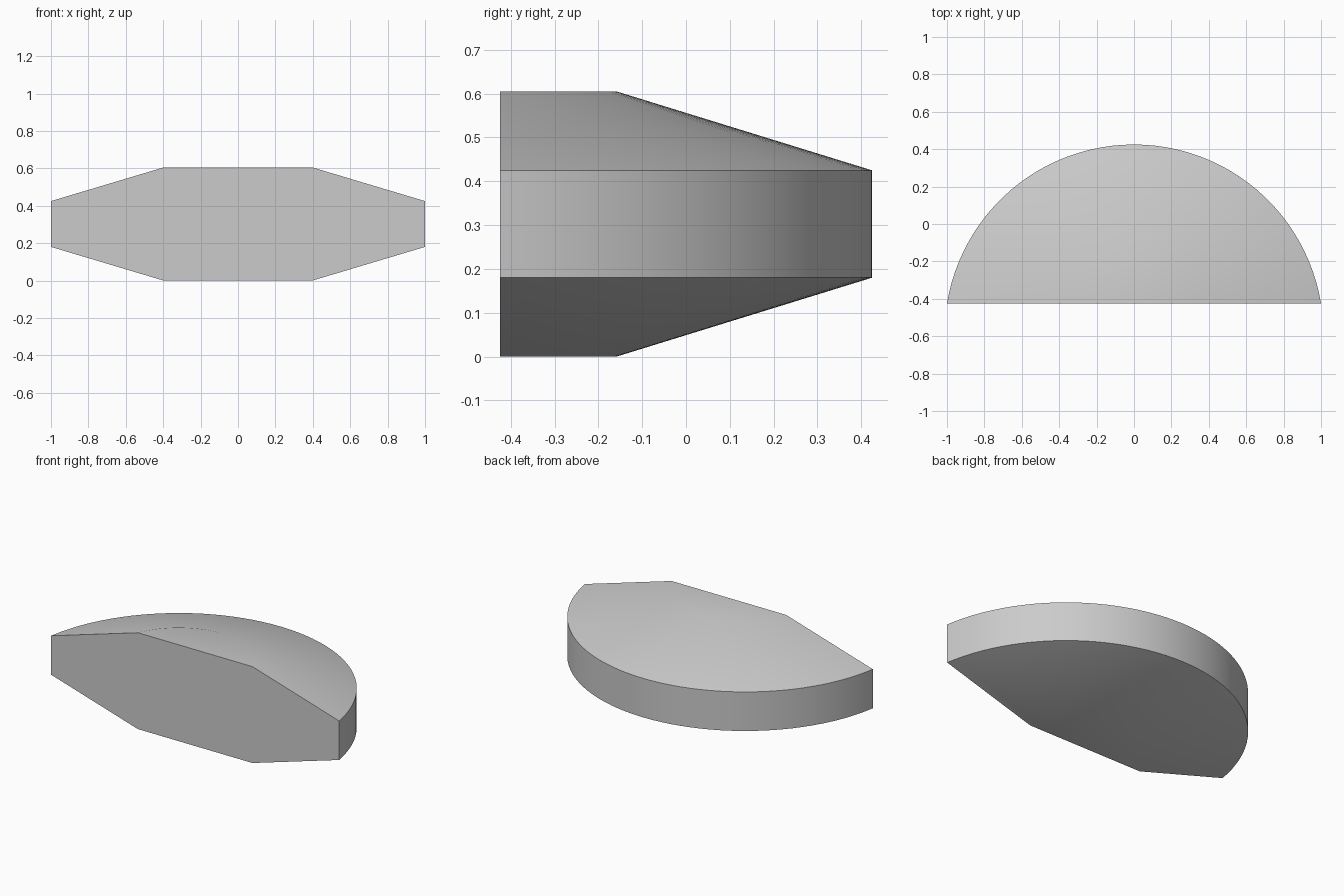
import bpy
import bmesh
from math import asin, cos, sin, pi, radians

cube = bpy.data.objects.get("Cube")
if cube:
    bpy.data.objects.remove(cube, do_unlink=True)

SEGMENTS = 48
CENTRE_Y = -0.588     # centre of the arcs, just in front of the flat face
FRONT_Y = -0.425      # flat front face
RINGS = [(0.43, 0), (1.013, 0.18), (1.013, 0.425), (0.43, 0.605)]  # radius, height

grey = bpy.data.materials.new("light grey")
grey.use_nodes = True
colour = (0.6, 0.6, 0.6, 1)
grey.diffuse_color = colour
grey.node_tree.nodes["Principled BSDF"].inputs["Base Color"].default_value = colour

bm = bmesh.new()


def arc(radius, z):
    """Arc of vertices that starts and ends on the flat front face."""
    start = asin((FRONT_Y - CENTRE_Y) / radius)
    angles = [start + (pi - 2 * start) * i / SEGMENTS for i in range(SEGMENTS + 1)]
    return [bm.verts.new((radius * cos(a), CENTRE_Y + radius * sin(a), z)) for a in angles]


# Sloped and upright bands around the back
arcs = [arc(r, z) for r, z in RINGS]
for low, high in zip(arcs, arcs[1:]):
    for i in range(SEGMENTS):
        bm.faces.new((low[i], low[i + 1], high[i + 1], high[i]))

# Flat bottom, top and front
bm.faces.new(arcs[0])
bm.faces.new(arcs[-1])
bm.faces.new([a[0] for a in arcs] + [a[-1] for a in reversed(arcs)])
bmesh.ops.recalc_face_normals(bm, faces=bm.faces)

mesh = bpy.data.meshes.new("bevelled_half_disc")
bm.to_mesh(mesh)
bm.free()
mesh.materials.append(grey)
body = bpy.data.objects.new("bevelled_half_disc", mesh)
bpy.context.collection.objects.link(body)

# Smooth bands with crisp rim edges
bpy.ops.object.select_all(action="DESELECT")
body.select_set(True)
bpy.context.view_layer.objects.active = body
bpy.ops.object.shade_smooth_by_angle(angle=radians(30))
